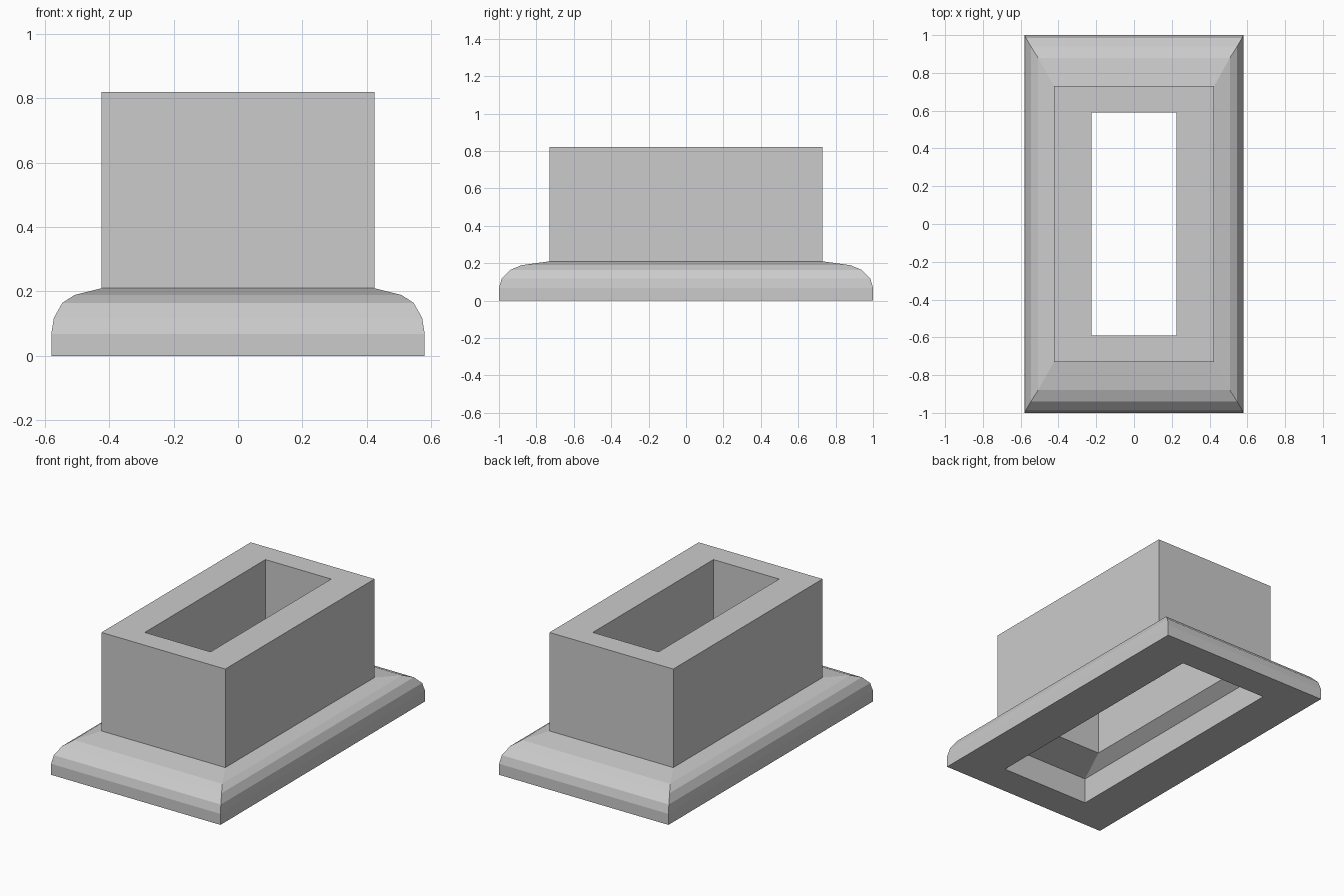
import bpy
import bmesh

cube = bpy.data.objects.get("Cube")
if cube:
    bpy.data.objects.remove(cube, do_unlink=True)

grey = bpy.data.materials.new("plain grey")
grey.use_nodes = True
colour = (0.6, 0.6, 0.6, 1)
grey.diffuse_color = colour
grey.node_tree.nodes["Principled BSDF"].inputs["Base Color"].default_value = colour


def loft_rectangles(name, rings):
    """Join rectangles (half width, half depth, height) into one flat-faced skin."""
    bm = bmesh.new()
    loops = [[bm.verts.new((sx * x, sy * y, z))
              for sx, sy in ((-1, -1), (1, -1), (1, 1), (-1, 1))]
             for x, y, z in rings]
    for low, high in zip(loops, loops[1:]):
        for i in range(4):
            j = (i + 1) % 4
            bm.faces.new((low[i], low[j], high[j], high[i]))
    mesh = bpy.data.meshes.new(name)
    bm.to_mesh(mesh)
    bm.free()
    mesh.materials.append(grey)
    obj = bpy.data.objects.new(name, mesh)
    bpy.context.collection.objects.link(obj)
    return obj


# Shared seam where the sleeve meets the flange
SEAM, TOP = 0.21, 0.82
outer, inner = (0.424, 0.73), (0.225, 0.59)

# Rounded flange: inner ledge, recessed underside, then the outer curve
loft_rectangles("base_flange", [
    (*inner, SEAM),
    (0.304, 0.805, 0.16),
    (0.304, 0.805, 0),
    (0.58, 1, 0),
    (0.58, 1, 0.068),
    (0.572, 0.985, 0.118),
    (0.546, 0.94, 0.164),
    (0.508, 0.88, 0.189),
    (*outer, SEAM),
])

# Upright rectangular sleeve with an open core
loft_rectangles("upper_sleeve", [
    (*outer, SEAM),
    (*outer, TOP),
    (*inner, TOP),
    (*inner, SEAM),
])
